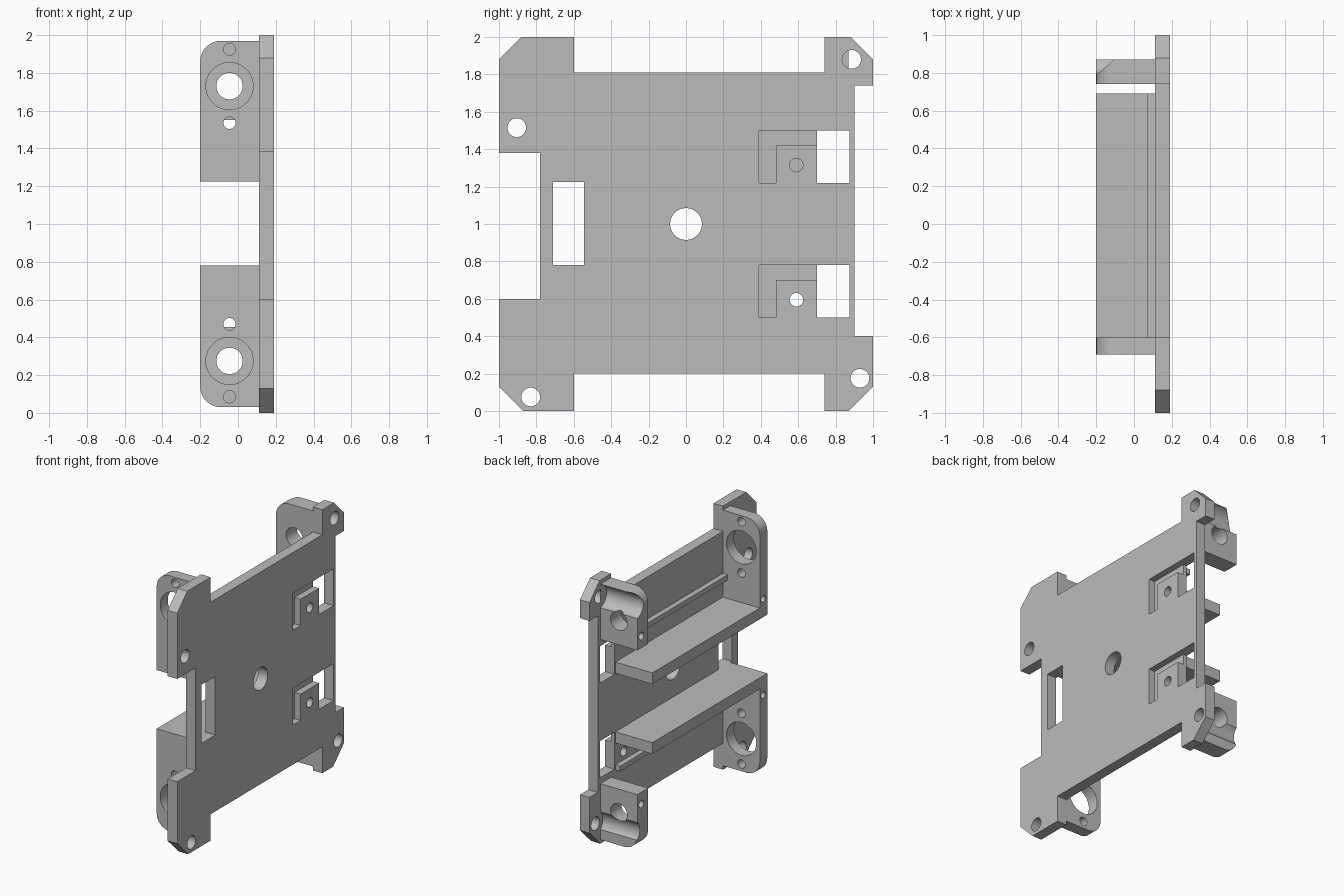
import bpy, bmesh, math
from mathutils import Matrix

cube = bpy.data.objects.get("Cube")
if cube:
    bpy.data.objects.remove(cube, do_unlink=True)

grey = bpy.data.materials.new("plain grey")
grey.use_nodes = True
colour = (0.5, 0.5, 0.5, 1)
grey.diffuse_color = colour
grey.node_tree.nodes["Principled BSDF"].inputs["Base Color"].default_value = colour

X_BACK, X_SEAT, X_FACE = -0.2, 0.11, 0.19


def finish(name, bm):
    bmesh.ops.recalc_face_normals(bm, faces=bm.faces)
    mesh = bpy.data.meshes.new(name)
    bm.to_mesh(mesh)
    bm.free()
    mesh.materials.append(grey)
    ob = bpy.data.objects.new(name, mesh)
    bpy.context.collection.objects.link(ob)
    return ob


def prism(name, points, axis, lo, hi):
    """Extrude a closed profile along x (points are y,z) or y (points are x,z)."""
    bm = bmesh.new()
    place = (lambda a, b: (lo, a, b)) if axis == "x" else (lambda a, b: (a, lo, b))
    face = bm.faces.new([bm.verts.new(place(a, b)) for a, b in points])
    new = bmesh.ops.extrude_face_region(bm, geom=[face])["geom"]
    step = (hi - lo, 0, 0) if axis == "x" else (0, hi - lo, 0)
    bmesh.ops.translate(bm, vec=step, verts=[v for v in new if isinstance(v, bmesh.types.BMVert)])
    return finish(name, bm)


def box(name, x, y, z):
    return prism(name, [(y[0], z[0]), (y[1], z[0]), (y[1], z[1]), (y[0], z[1])], "x", *x)


def rod(axis, a, b, radius, lo, hi):
    """Round cutter along x at (y,z) or along y at (x,z)."""
    ring = [(a + radius * math.cos(math.tau * i / 40), b + radius * math.sin(math.tau * i / 40))
            for i in range(40)]
    return prism("cutter", ring, axis, lo, hi)


def cut(ob, cutters):
    for c in cutters:
        c.hide_render = True
        mod = ob.modifiers.new("cut", "BOOLEAN")
        mod.operation, mod.solver, mod.object = "DIFFERENCE", "EXACT", c
    bpy.context.view_layer.update()
    graph = bpy.context.evaluated_depsgraph_get()
    mesh = bpy.data.meshes.new_from_object(ob.evaluated_get(graph))
    ob.modifiers.clear()
    ob.data = mesh
    for c in cutters:
        bpy.data.objects.remove(c, do_unlink=True)


# Mounting plate with chamfered corner ears
outline = [(-1, .13), (-.87, 0), (-.6, 0), (-.6, .2), (.74, .2), (.74, 0), (.87, 0), (1, .13),
           (1, .4), (.9, .4), (.9, 1.74), (1, 1.74), (1, 1.88), (.88, 2), (.74, 2), (.74, 1.81),
           (-.6, 1.81), (-.6, 2), (-.88, 2), (-1, 1.88), (-1, 1.38), (-.78, 1.38), (-.78, .6), (-1, .6)]
plate = prism("mounting_plate", outline, "x", X_SEAT, X_FACE)
through = (0, 0.3)
cutters = [rod("x", y, z, 0.05, *through)
           for y, z in ((-.905, 1.515), (.885, 1.88), (.93, .175), (-.83, .075))]
cutters.append(rod("x", 0, 1, 0.085, *through))
cutters.append(box("cutter", through, (-.71, -.545), (.78, 1.225)))
for base, hole_start in ((.5, 0), (1.22, 0.14)):
    cutters.append(box("cutter", through, (.7, .875), (base, base + .28)))
    # L-shaped recess beside each window
    ell = [(.39, base), (.48, base), (.48, base + .2), (.71, base + .2), (.71, base + .28), (.39, base + .28)]
    cutters.append(prism("cutter", ell, "x", 0.14, 0.3))
    cutters.append(rod("x", .59, base + .095, 0.036, hole_start, 0.3))
cut(plate, cutters)


def bracket_profile(inner, outer):
    """Bracket outline in x,z with its outer back corner rounded."""
    r = 0.11
    s = 1 if outer > inner else -1
    arc = [(X_BACK + r - r * math.sin(t), outer - s * r + s * r * math.cos(t))
           for t in (math.pi / 2 * i / 10 for i in range(11))]
    return [(X_SEAT, inner), (X_SEAT, outer)] + arc + [(X_BACK, inner)]


# Upper and lower bearing brackets, shelves and rails
levels = {
    "upper": dict(front=(1.225, 1.97), rear=(1.55, 1.97), bore=1.73, pins=(1.925, 1.535),
                  screws=(1.365, 1.64), relief=(.885, 1.88), shelf=(1.225, 1.31), rail=(1.45, 1.49)),
    "lower": dict(front=(.78, .03), rear=(.455, .03), bore=.275, pins=(.085, .47),
                  screws=(.635, .365), relief=(.93, .175), shelf=(.695, .78), rail=(.49, .53)),
}
for side, d in levels.items():
    front = prism(side + "_front_bracket", bracket_profile(*d["front"]), "y", -.69, -.6)
    cut(front, [rod("y", -.045, d["bore"], 0.125, -.8, -.5)]
        + [rod("y", -.045, z, 0.032, -.8, -.5) for z in d["pins"]]
        + [rod("x", -.64, d["screws"][0], 0.024, -.3, -.1)])

    rear = prism(side + "_rear_bracket", bracket_profile(*d["rear"]), "y", .74, .87)
    cut(rear, [rod("y", -.045, d["bore"], 0.07, .6, 1),
               rod("x", *d["relief"], 0.09, -.3, X_SEAT),
               rod("x", .82, d["screws"][1], 0.028, -.3, -.1)])

    box(side + "_shelf", (X_BACK, X_SEAT), (-.6, .69), d["shelf"])
    box(side + "_rail", (0.07, X_SEAT), (-.6, .69), d["rail"])

# Smooth the round bores while keeping hard edges
bpy.ops.object.select_all(action="DESELECT")
for ob in bpy.context.scene.objects:
    if ob.name == "mounting_plate" or ob.name.endswith("bracket"):
        ob.select_set(True)
        bpy.context.view_layer.objects.active = ob
bpy.ops.object.shade_smooth_by_angle(angle=math.radians(30))
